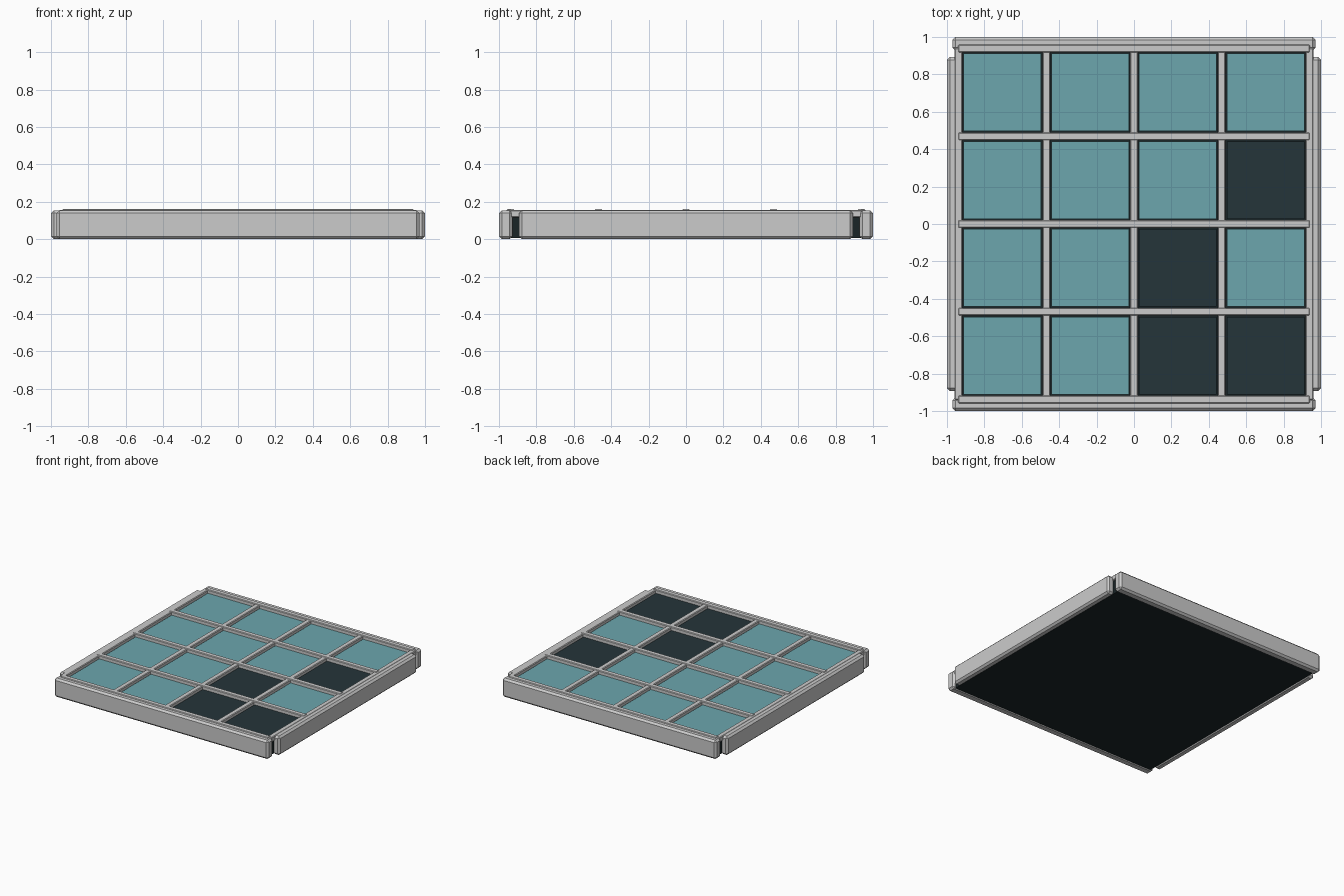
import bpy

if "Cube" in bpy.data.objects:
    bpy.data.objects.remove(bpy.data.objects["Cube"])

PITCH = 0.469


def material(name, color):
    m = bpy.data.materials.new(name)
    m.diffuse_color = (*color, 1)
    m.use_nodes = True
    m.node_tree.nodes["Principled BSDF"].inputs["Base Color"].default_value = m.diffuse_color
    return m


black = material("dark_base", (0.01, 0.018, 0.02))
slate = material("dark_tile", (0.018, 0.035, 0.042))
teal = material("teal_tile", (0.15, 0.38, 0.42))


def box(name, lo, hi, mat=None, bevel=0):
    bpy.ops.mesh.primitive_cube_add(
        size=1, location=[(a + b) / 2 for a, b in zip(lo, hi)])
    ob = bpy.context.object
    ob.name = name
    ob.scale = [b - a for a, b in zip(lo, hi)]
    bpy.ops.object.transform_apply(location=False, rotation=False, scale=True)
    if mat:
        ob.data.materials.append(mat)
    if bevel:
        mod = ob.modifiers.new("bevel", 'BEVEL')
        mod.width = bevel
        mod.segments = 1
    return ob


# Dark slab under the whole panel
box("base_slab", (-0.945, -0.945, 0.006), (0.945, 0.945, 0.122), black)

# Outer rails with chamfered edges and open corner notches
box("front_rail", (-0.97, -1, 0), (0.97, -0.928, 0.154), bevel=0.015)
box("back_rail", (-0.97, 0.928, 0), (0.97, 1, 0.154), bevel=0.015)
box("left_rail", (-1, -0.893, 0), (-0.938, 0.893, 0.154), bevel=0.015)
box("right_rail", (0.938, -0.893, 0), (1, 0.893, 0.154), bevel=0.015)

# Grid bars, the crosswise ones slightly taller
for i in range(5):
    c = (i - 2) * PITCH
    box(f"cross_bar_{i}", (-0.94, c - 0.021, 0.115), (0.94, c + 0.021, 0.16), bevel=0.005)
    box(f"long_bar_{i}", (c - 0.021, -0.94, 0.115), (c + 0.021, 0.94, 0.156), bevel=0.005)

# Tiles, column and row counted from the front left
dark_cells = {(2, 0), (3, 0), (2, 1), (3, 2)}
for col in range(4):
    for row in range(4):
        x, y, h = (col - 1.5) * PITCH, (row - 1.5) * PITCH, 0.207
        mat = slate if (col, row) in dark_cells else teal
        box(f"tile_{col}_{row}", (x - h, y - h, 0.11), (x + h, y + h, 0.135), mat)
